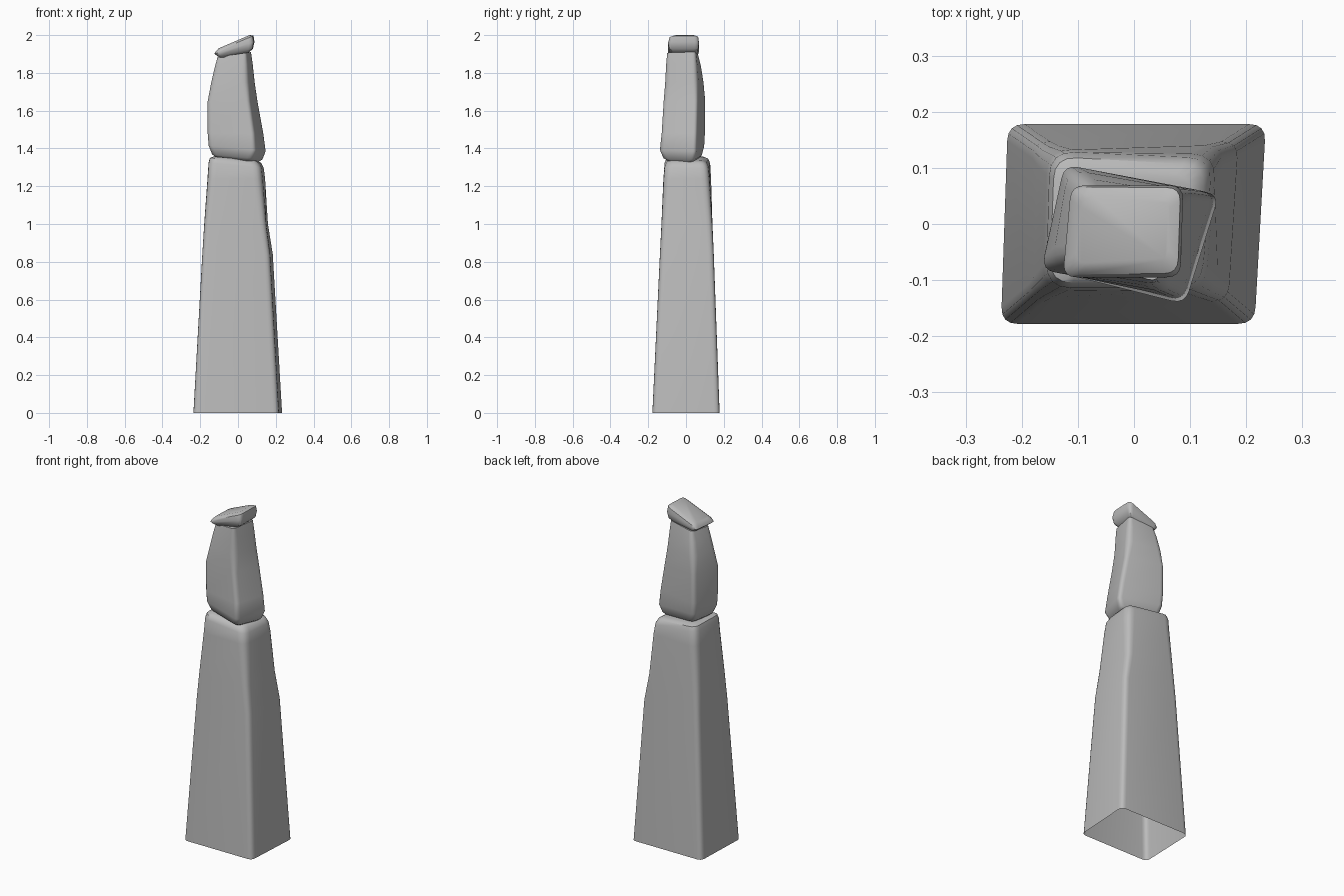
import bpy
import bmesh
import math
from mathutils import Vector

cube = bpy.data.objects.get("Cube")
if cube:
    bpy.data.objects.remove(cube, do_unlink=True)

# Single grey stone colour
stone = bpy.data.materials.new("grey stone")
stone.use_nodes = True
grey = (0.5, 0.5, 0.5, 1)
stone.diffuse_color = grey
stone.node_tree.nodes["Principled BSDF"].inputs["Base Color"].default_value = grey

CORNER_STEPS = 4


def rounded_ring(corners, radius):
    """Outline of a four-sided section with rounded corners."""
    points = []
    for i, corner in enumerate(corners):
        corner = Vector(corner)
        before = Vector(corners[i - 1]) - corner
        after = Vector(corners[(i + 1) % len(corners)]) - corner
        start = corner + before.normalized() * min(radius, before.length * 0.45)
        end = corner + after.normalized() * min(radius, after.length * 0.45)
        for step in range(CORNER_STEPS + 1):
            t = step / CORNER_STEPS
            points.append(start * (1 - t) ** 2 + corner * 2 * t * (1 - t) + end * t * t)
    return points


def loft_stone(name, sections, closed_bottom=True):
    """Skin sections given as height, slope along x, corner radius, corners."""
    bm = bmesh.new()
    rings = []
    for height, slope, radius, *corners in sections:
        ring = rounded_ring(corners, radius)
        rings.append([bm.verts.new((p.x, p.y, height + slope * p.x)) for p in ring])
    for low, high in zip(rings, rings[1:]):
        for i in range(len(low)):
            j = (i + 1) % len(low)
            bm.faces.new((low[i], low[j], high[j], high[i]))
    bm.faces.new(rings[-1])
    if closed_bottom:
        bm.faces.new(reversed(rings[0]))
    mesh = bpy.data.meshes.new(name)
    bm.to_mesh(mesh)
    bm.free()
    mesh.materials.append(stone)
    obj = bpy.data.objects.new(name, mesh)
    bpy.context.collection.objects.link(obj)
    bpy.ops.object.select_all(action="DESELECT")
    obj.select_set(True)
    bpy.context.view_layer.objects.active = obj
    bpy.ops.object.shade_smooth_by_angle(angle=math.radians(40))
    return obj


# Corners run front left, front right, back right, back left as seen from the front
# Tall tapering base, open underneath, with a worn right-hand face
loft_stone("base_stone", [
    (0, 0, 0.03, (-.237, -.178), (.215, -.178), (.235, .178), (-.225, .178)),
    (.84, 0, 0.03, (-.19, -.138), (.168, -.138), (.186, .147), (-.18, .147)),
    (1, 0, 0.035, (-.18, -.13), (.148, -.13), (.16, .14), (-.171, .14)),
    (1.24, 0, 0.045, (-.163, -.118), (.127, -.12), (.147, .124), (-.155, .134)),
    (1.31, -.1, 0.045, (-.157, -.114), (.12, -.114), (.14, .117), (-.15, .13)),
    (1.335, -.1, 0.04, (-.15, -.105), (.105, -.1), (.128, .105), (-.142, .12)),
    (1.345, -.1, 0.03, (-.13, -.085), (.09, -.08), (.105, .085), (-.122, .098)),
], closed_bottom=False)

# Twisted middle stone, chipped near the top of its front left corner
loft_stone("middle_stone", [
    (1.335, -.1, 0.03, (-.11, -.05), (.065, -.095), (.11, .035), (-.09, .065)),
    (1.355, -.1, 0.03, (-.142, -.07), (.078, -.125), (.137, .047), (-.11, .088)),
    (1.4, -.1, 0.025, (-.16, -.08), (.091, -.143), (.152, .053), (-.12, .1)),
    (1.48, 0, 0.025, (-.165, -.08), (.084, -.133), (.139, .056), (-.124, .104)),
    (1.65, 0, 0.025, (-.165, -.082), (.06, -.122), (.108, .06), (-.124, .106)),
    (1.75, 0, 0.035, (-.147, -.075), (.052, -.116), (.095, .06), (-.117, .098)),
    (1.84, .1, 0.03, (-.128, -.068), (.048, -.111), (.083, .055), (-.102, .084)),
    (1.9, .15, 0.02, (-.112, -.06), (.044, -.104), (.072, .05), (-.085, .068)),
])

# Slanted capstone
loft_stone("cap_stone", [
    (1.895, .2, 0.02, (-.09, -.07), (.05, -.07), (.055, .05), (-.08, .05)),
    (1.912, .2, 0.02, (-.112, -.088), (.075, -.088), (.08, .064), (-.1, .064)),
    (1.938, .3, 0.025, (-.127, -.095), (.083, -.095), (.088, .069), (-.112, .069)),
    (1.962, .42, 0.025, (-.122, -.09), (.078, -.088), (.083, .065), (-.107, .066)),
    (1.974, .43, 0.02, (-.105, -.07), (.06, -.066), (.063, .048), (-.092, .05)),
])
